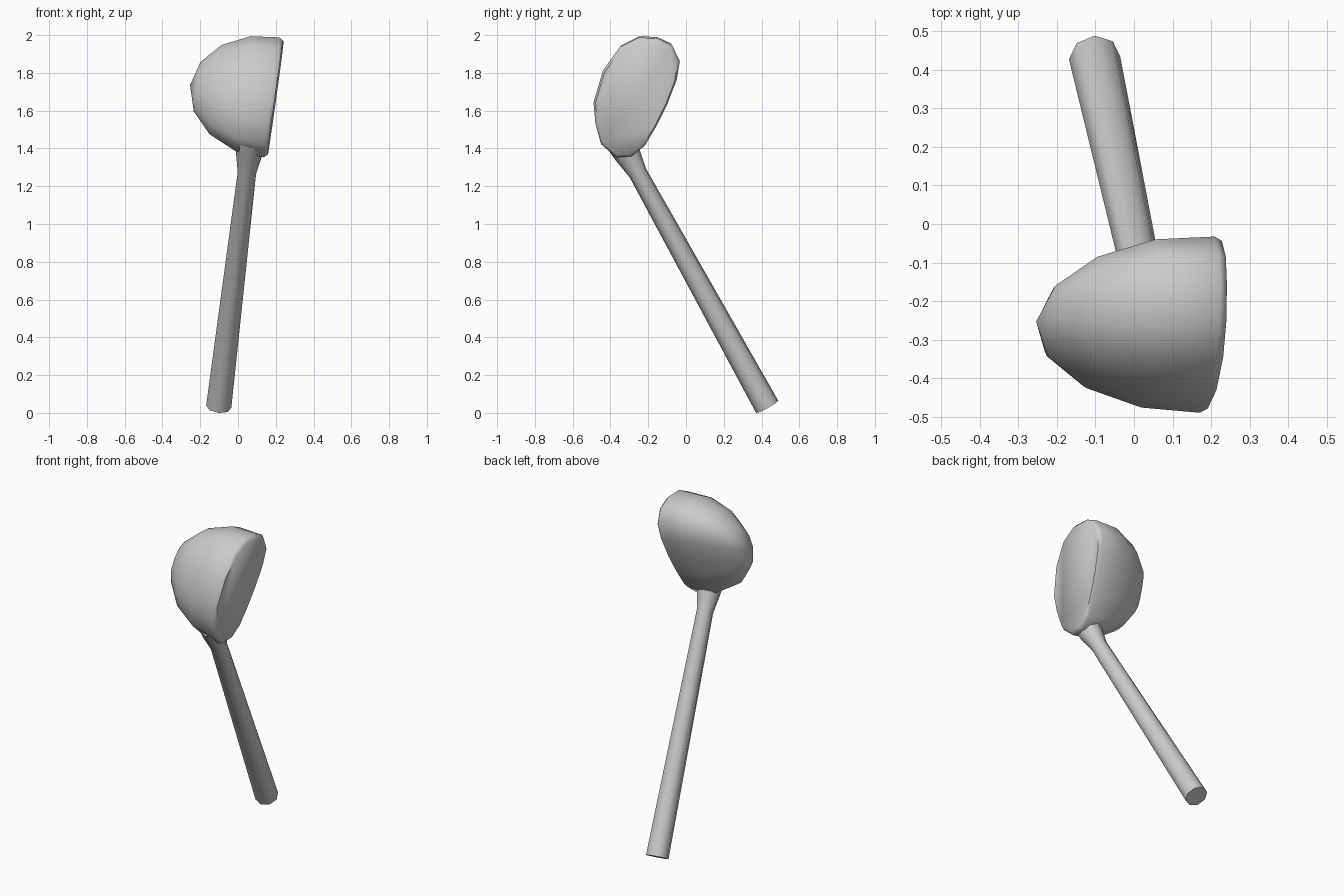
import bpy, bmesh, math
from mathutils import Vector

if "Cube" in bpy.data.objects:
    bpy.data.objects.remove(bpy.data.objects["Cube"])


def loft(name, rings, angle, tip=None):
    """Skin a list of equal-length rings; cap both ends or close on a tip."""
    bm = bmesh.new()
    vs = [[bm.verts.new(p) for p in r] for r in rings]
    n = len(vs[0])
    for a, b in zip(vs, vs[1:]):
        for i in range(n):
            j = (i + 1) % n
            bm.faces.new((a[i], a[j], b[j], b[i]))
    bm.faces.new(vs[0])
    if tip is None:
        bm.faces.new(vs[-1])
    else:
        t = bm.verts.new(tip)
        for i in range(n):
            bm.faces.new((vs[-1][i], vs[-1][(i + 1) % n], t))
    bmesh.ops.recalc_face_normals(bm, faces=bm.faces)
    me = bpy.data.meshes.new(name)
    bm.to_mesh(me)
    bm.free()
    ob = bpy.data.objects.new(name, me)
    bpy.context.collection.objects.link(ob)
    bpy.ops.object.select_all(action='DESELECT')
    ob.select_set(True)
    bpy.context.view_layer.objects.active = ob
    bpy.ops.object.shade_smooth_by_angle(angle=math.radians(angle))
    return ob


# Head: half-egg dome behind a tilted flat face; outline given as (y, z)
outline = [(-.25, 1.985), (-.15, 1.98), (-.075, 1.945), (-.033, 1.86),
           (-.05, 1.76), (-.10, 1.63), (-.16, 1.51), (-.22, 1.41),
           (-.29, 1.355), (-.37, 1.35), (-.45, 1.42), (-.48, 1.53),
           (-.49, 1.64), (-.44, 1.81), (-.35, 1.935)]


def on_face(y, z):
    return Vector((-.017 + .021 * y + .133 * z, y, z))


centre = on_face(-.263, 1.675)
inward = Vector((-1, .021, .133)).normalized()
# (depth behind the face, scale of the outline)
levels = [(0, .95), (.02, 1), (.174, .955), (.32, .745), (.42, .41)]
head = [[centre + (on_face(y, z) - centre) * s + inward * d
         for y, z in outline] for d, s in levels]
loft("head", head, 60, centre + inward * .458)

# Handle: tapered eight-sided shaft that flares into the head
foot = Vector((-.102, .43, .032))
neck = Vector((.047, -.255, 1.27))
axis = (neck - foot).normalized()
side = Vector((1, 0, 0)) - axis * axis.x
side.normalize()
up = axis.cross(side)
length = (neck - foot).length
shaft = []
for dist, r in [(0, .067), (length, .049), (length + .12, .071),
                (length + .2, .08)]:
    shaft.append([foot + axis * dist + r * (side * math.cos(k * math.pi / 4)
                  + up * math.sin(k * math.pi / 4)) for k in range(8)])
loft("handle", shaft, 50)
